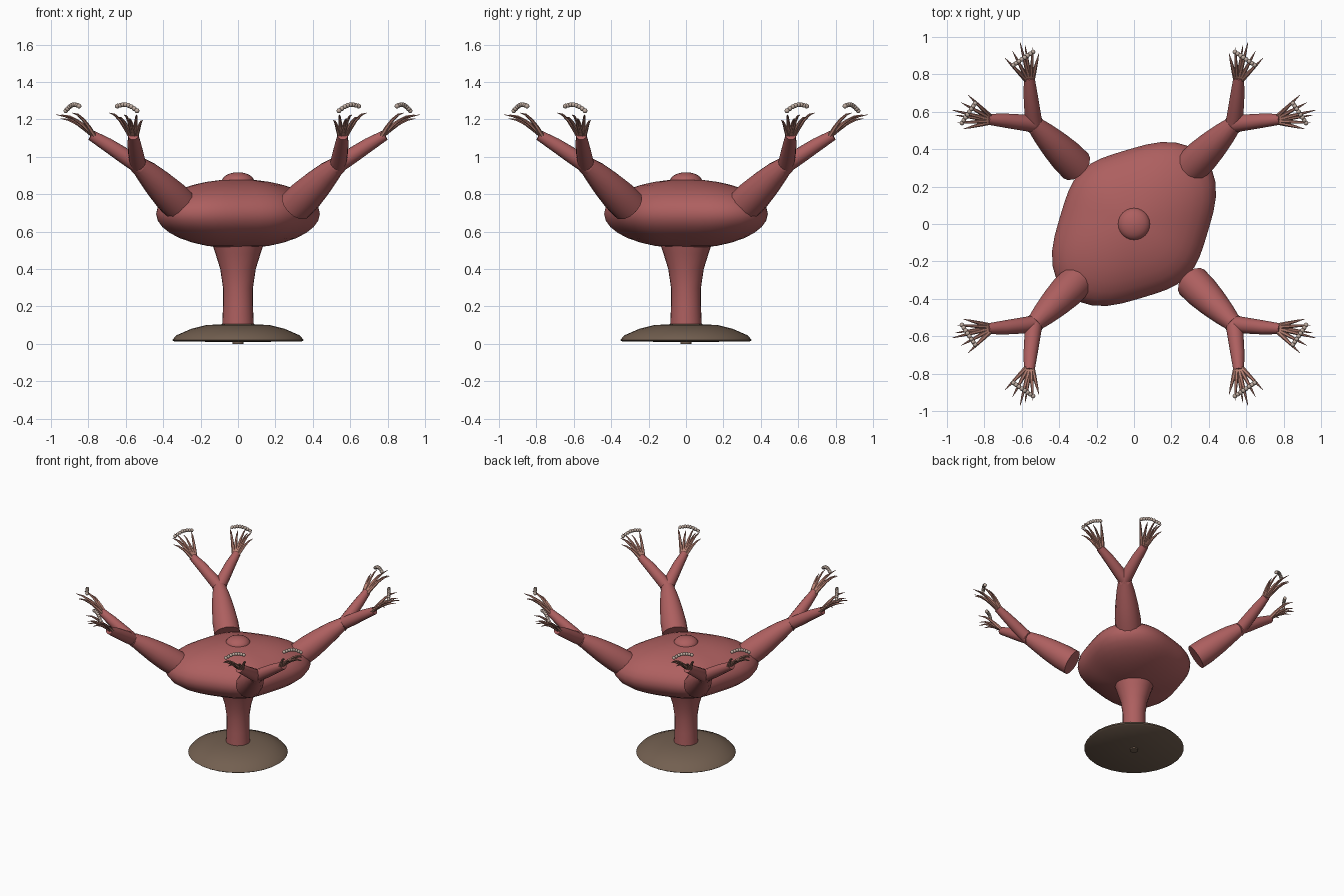
import bpy, bmesh
from math import sin, cos, pi, radians
from mathutils import Vector, Matrix

cube = bpy.data.objects.get("Cube")
if cube:
    bpy.data.objects.remove(cube)


def material(name, rgb):
    m = bpy.data.materials.new(name)
    m.use_nodes = True
    m.diffuse_color = (*rgb, 1)
    m.node_tree.nodes["Principled BSDF"].inputs["Base Color"].default_value = (*rgb, 1)
    return m


RED = material("dusty red", (0.42, 0.115, 0.115))
BROWN = material("brown", (0.17, 0.115, 0.08))
SALMON = material("salmon", (0.48, 0.22, 0.17))
PALE = material("pale beige", (0.52, 0.41, 0.35))


def finish(bm, name, mat, angle=50):
    bmesh.ops.recalc_face_normals(bm, faces=bm.faces)
    mesh = bpy.data.meshes.new(name)
    bm.to_mesh(mesh)
    bm.free()
    mesh.materials.append(mat)
    ob = bpy.data.objects.new(name, mesh)
    bpy.context.collection.objects.link(ob)
    bpy.ops.object.select_all(action='DESELECT')
    ob.select_set(True)
    bpy.context.view_layer.objects.active = ob
    bpy.ops.object.shade_smooth_by_angle(angle=radians(angle))
    return ob


def skin(bm, rings):
    """Bridge equal rings of vertices and cap both ends."""
    n = len(rings[0])
    for a, b in zip(rings, rings[1:]):
        for i in range(n):
            j = (i + 1) % n
            bm.faces.new((a[i], a[j], b[j], b[i]))
    bm.faces.new(rings[0])
    bm.faces.new(rings[-1])


def lathe(name, profile, mat, sides=32, shape=lambda t: 1):
    bm = bmesh.new()
    angles = [2 * pi * i / sides for i in range(sides)]
    skin(bm, [[bm.verts.new((r * shape(t) * cos(t), r * shape(t) * sin(t), z))
               for t in angles] for r, z in profile])
    return finish(bm, name, mat)


def tube(bm, points, radii, sides):
    points = [Vector(p) for p in points]
    rings = []
    for k, (p, r) in enumerate(zip(points, radii)):
        d = (points[min(k + 1, len(points) - 1)] - points[max(k - 1, 0)]).normalized()
        u = d.cross(Vector((0, 0, 1))).normalized()
        v = u.cross(d)
        rings.append([bm.verts.new(p + r * (u * cos(t) + v * sin(t)))
                      for t in (2 * pi * i / sides for i in range(sides))])
    skin(bm, rings)


def dome(radius, height, z, steps):
    """Profile of a flattened ball."""
    return [(max(radius * sin(pi * i / steps), 0.002), z - height * cos(pi * i / steps))
            for i in range(steps + 1)]


# Foot and stem
lathe("foot_disc", [(0.03, 0), (0.03, 0.01), (0.34, 0.012), (0.352, 0.02), (0.33, 0.045),
                    (0.25, 0.08), (0.17, 0.1), (0.08, 0.105)], BROWN)
lathe("stem", [(0.085, 0.09), (0.08, 0.2), (0.08, 0.3), (0.095, 0.4),
               (0.12, 0.48), (0.14, 0.54)], RED, 24)

# Body, drawn out along one diagonal, with a knob on top
lathe("body", dome(1, 0.185, 0.695, 16), RED, 40,
      lambda t: 0.433 + 0.06 * sin(2 * t) - 0.026 * cos(4 * t))
lathe("top_knob", dome(0.087, 0.05, 0.867, 12), RED, 24)

# Fan of fingers: heading in degrees, reach, rise
FINGERS = [(-14, 0.15, 0.09), (-3, 0.18, 0.12), (8, 0.19, 0.1),
           (14, 0.215, 0.12), (28, 0.18, 0.11), (44, 0.17, 0.13)]


def hand(bm):
    for heading, reach, rise in FINGERS:
        a = radians(heading)
        side = (heading - 14) / 30 * 0.014
        start = Vector((0.765, 0.558 + side, 1.105))
        path = [start + Vector((cos(a) * reach * s, sin(a) * reach * s, rise * sin(s * pi / 2)))
                for s in (0, 0.25, 0.5, 0.75, 1)]
        tube(bm, path, (0.013, 0.012, 0.009, 0.006, 0.001), 6)


def beads(bm):
    for i in range(8):
        s = i / 7
        p = Vector((0.92 - 0.07 * s, 0.54 + 0.105 * s, 1.246 + 0.025 * s + 0.018 * sin(pi * s)))
        bmesh.ops.create_uvsphere(bm, u_segments=8, v_segments=6, radius=0.013,
                                  matrix=Matrix.Translation(p))


def limb(bm):
    tube(bm, [(0.31, 0.31, 0.74), (0.36, 0.36, 0.79), (0.42, 0.42, 0.85),
              (0.48, 0.48, 0.91), (0.535, 0.535, 0.96)],
         (0.093, 0.092, 0.081, 0.065, 0.045), 14)


def branch(bm):
    tube(bm, [(0.51, 0.53, 0.94), (0.6, 0.543, 1.0), (0.7, 0.554, 1.065), (0.785, 0.56, 1.115)],
         (0.044, 0.043, 0.037, 0.028), 12)


# Four arms a quarter turn apart, each forking into two mirrored branches
SWAP = Matrix(((0, 1, 0, 0), (1, 0, 0, 0), (0, 0, 1, 0), (0, 0, 0, 1)))
for k, corner in enumerate(("back_left", "back_right", "front_right", "front_left")):
    turn = Matrix.Rotation(k * pi / 2, 4, 'Z')
    bm = bmesh.new()
    limb(bm)
    bm.transform(turn)
    finish(bm, corner + "_arm", RED)
    for part, build, mat in (("branch", branch, RED), ("fingers", hand, SALMON),
                             ("beads", beads, PALE)):
        for side, place in (("outer", turn), ("inner", turn @ SWAP)):
            bm = bmesh.new()
            build(bm)
            bm.transform(place)
            finish(bm, f"{corner}_{side}_{part}", mat)
